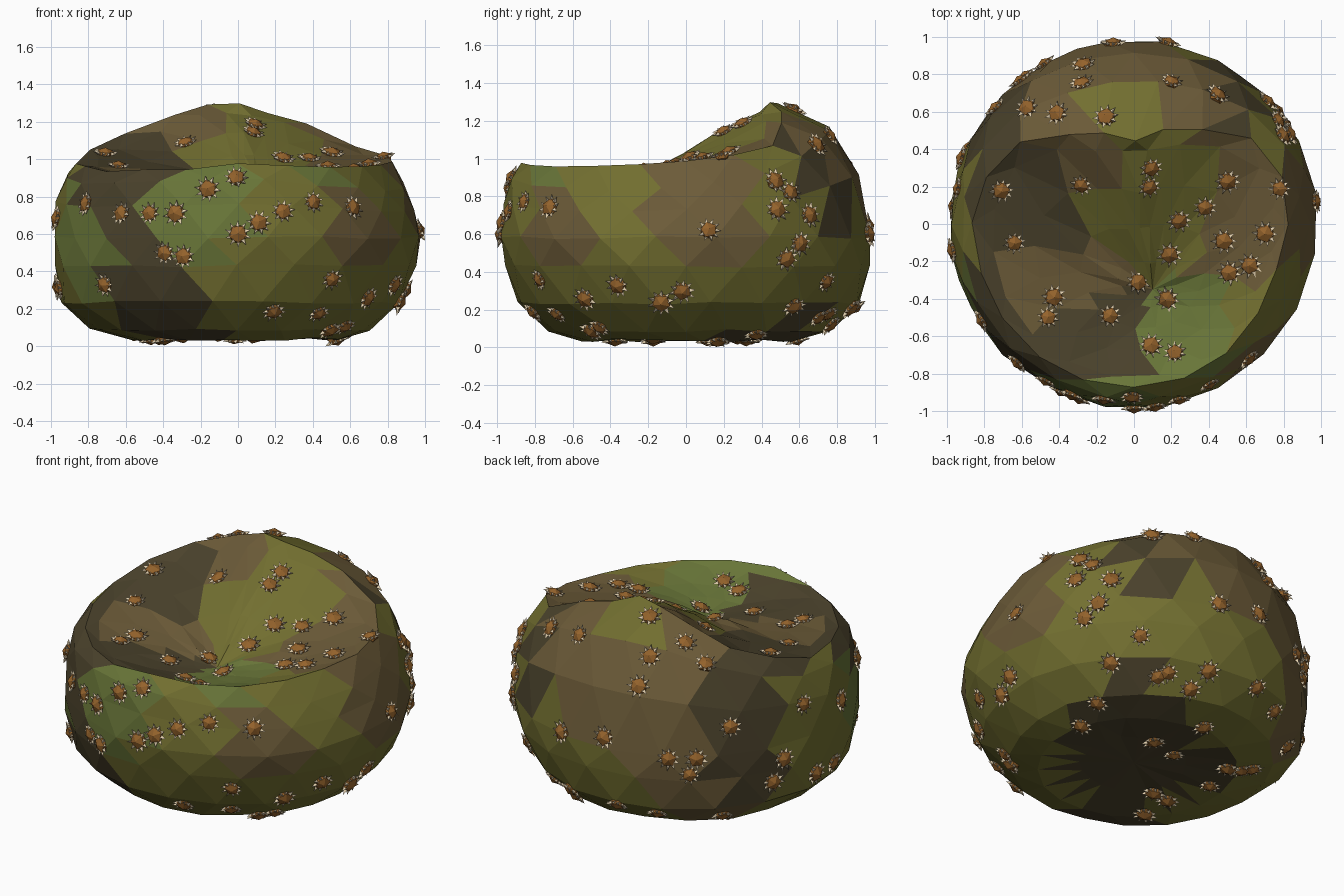
import bpy, bmesh, math, random
from mathutils import Vector, Matrix
from mathutils.bvhtree import BVHTree

if "Cube" in bpy.data.objects:
    bpy.data.objects.remove(bpy.data.objects["Cube"])

random.seed(4)
SEG = 20


def material(name, rgb):
    m = bpy.data.materials.new(name)
    m.diffuse_color = (*rgb, 1)
    m.use_nodes = True
    m.node_tree.nodes["Principled BSDF"].inputs["Base Color"].default_value = m.diffuse_color
    return m


def finish(bm, name, mats):
    me = bpy.data.meshes.new(name)
    bm.to_mesh(me)
    for m in mats:
        me.materials.append(m)
    ob = bpy.data.objects.new(name, me)
    bpy.context.collection.objects.link(ob)
    return ob


# Rim of the seat every 30 degrees from +x: radius, height, seat curve exponent
RIM = [(.82, .985, .5), (.83, 1.04, .6), (.58, 1.22, .9), (.45, 1.305, 1), (.54, 1.28, 1), (.80, 1.09, .9),
       (.86, .98, .7), (.86, .94, .9), (.87, .94, 1.2), (.87, .97, 2.3), (.86, .95, 2.0), (.80, .955, .9)]
POLE = Vector((.1, -.35, .84))


def rim(a):
    t = (a / math.tau * 12) % 12
    i, f = int(t), t % 1
    return [p + (q - p) * f for p, q in zip(RIM[i], RIM[(i + 1) % 12])]


def lower(r, z, lean):
    # underside is fuller towards the left than the right
    def f(a):
        k = r * (1 - lean * math.cos(a + .35))
        return Vector((k * math.cos(a), k * math.sin(a), z))
    return f


def upper(t):
    c, s = math.cos(math.radians(t)), math.sin(math.radians(t))

    def f(a):
        rr, rz, _ = rim(a)
        flat = .7 * max(0, math.cos(a + .26)) ** 2
        h = s + (t / 90 - s) * flat
        w = c + (1 - t / 90 - c) * flat
        r = rr + (.985 - rr) * w
        return Vector((r * math.cos(a), r * math.sin(a), .58 + (rz - .58) * h))
    return f


def seat(k):
    def f(a):
        rr, rz, p = rim(a)
        v = POLE.lerp(Vector((rr * math.cos(a), rr * math.sin(a), rz)), k)
        v.z = POLE.z + (rz - POLE.z) * k ** p
        return v
    return f


# Sagging faceted body, staggered rings from the base to the seat
rings = [lower(.3, .055, 0), lower(.56, .037, .03), lower(.75, .09, .06), lower(.905, .235, .05),
         lower(.97, .43, .015), upper(0), upper(28), upper(55), upper(90), seat(.9), seat(.65), seat(.4), seat(.18)]
bm = bmesh.new()
rows = []
for j, ring in enumerate(rings):
    rows.append([bm.verts.new(ring((i + .5 * (j % 2)) * math.tau / SEG) +
                 Vector([random.uniform(-.008, .008) for _ in range(3)])) for i in range(SEG)])
for j in range(len(rows) - 1):
    A, B = rows[j], rows[j + 1]
    for i in range(SEG):
        n = (i + 1) % SEG
        if j % 2 == 0:
            bm.faces.new((A[i], A[n], B[i]))
            bm.faces.new((A[n], B[n], B[i]))
        else:
            bm.faces.new((A[i], B[n], B[i]))
            bm.faces.new((A[i], A[n], B[n]))
base, pole = bm.verts.new((0, 0, .06)), bm.verts.new(POLE)
for i in range(SEG):
    n = (i + 1) % SEG
    bm.faces.new((base, rows[0][n], rows[0][i]))
    bm.faces.new((pole, rows[-1][i], rows[-1][n]))
bm.normal_update()

# Camouflage patches: olive 0, brown 1, green 2, dark 3
PATCHES = [(-.2, -.95, .7, 2), (.35, -.9, .65, 0), (-.75, -.6, .85, 3), (-.8, -.5, .6, 2), (-.45, -.75, .2, 3),
           (.1, -.9, .35, 0), (.65, -.7, .65, 1), (.9, -.45, .7, 0), (.95, .05, .75, 1), (.85, -.1, .3, 0),
           (.8, .55, .75, 0), (.6, .75, .9, 3), (.3, .75, 1.1, 1), (-.3, .8, .9, 1), (-.5, .85, .5, 1),
           (-.75, .6, .7, 3), (-.95, .1, .6, 0), (.3, .9, .4, 0), (-.2, .9, .2, 0), (0, .52, 1.3, 0),
           (-.5, .1, 1.0, 3), (-.05, .15, 1.08, 0), (.2, .1, 1.05, 0), (.6, 0, 1.02, 1), (.4, -.6, .87, 2),
           (-.3, -.6, .93, 3), (-.4, -.35, .93, 1), (0, 0, .03, 3), (.3, -.75, .15, 0), (.6, -.5, .15, 0),
           (-.8, -.2, .2, 0), (.5, .4, .05, 3), (-.25, .35, 1.2, 1), (.75, .3, .2, 0), (.7, -.55, .97, 0)]
for f in bm.faces:
    c = f.calc_center_median()
    f.material_index = min(PATCHES, key=lambda p: (Vector(p[:3]) - c).length)[3]
finish(bm, "bean_bag_body", [material("olive", (.17, .16, .03)), material("brown", (.15, .105, .04)),
                             material("green", (.14, .18, .04)), material("dark_brown", (.07, .055, .025))])
tree = BVHTree.FromBMesh(bm)

# Wart positions as seen from several directions
FRONT = [(-.81, .76), (-.62, .71), (-.47, .71), (-.33, .71), (-.16, .84), (-.01, .9), (0, .6), (.11, .66),
         (.24, .72), (.4, .77), (.61, .74), (-.39, .5), (-.29, .48), (-.71, .33), (.19, .19), (.43, .18),
         (.5, .36), (.69, .26), (.49, .09), (.57, .11)]
RIGHT = [(.12, .62), (-.36, .33), (-.13, .24), (-.02, .3), (.47, .88), (.55, .82), (.48, .73), (.65, .7),
         (.6, .55), (.53, .47), (.57, .22), (.74, .35), (.69, 1.07), (.7, .16), (.87, .21)]
TOP = [(-.27, .85), (-.28, .75), (.2, .76), (.41, .68), (-.57, .62), (-.41, .59), (-.15, .57), (-.71, .18),
       (-.64, -.1), (-.43, -.39), (-.46, -.5), (-.13, -.49), (.02, -.31), (.18, -.4), (.09, -.65), (.22, -.69),
       (.19, -.16), (.24, .02), (.38, .09), (.08, .2), (.09, .3), (.5, .23), (.48, -.09), (.51, -.26),
       (.62, -.22), (.7, -.05), (.78, .19), (-.28, .21)]
BACK_LEFT = [(-.7, -.34), (-.46, -.37), (-.1, -.49), (.06, -.49), (.02, -.58), (.25, -.31), (.66, -.18),
             (.87, -.16), (.55, -.49), (.73, -.57), (.83, -.51), (.49, -.62)]
BELOW = [(.15, 0), (.28, -.09), (.66, -.07), (.46, .39), (-.24, -.18), (-.32, -.31), (.1, -.39), (.22, -.46),
         (.37, -.3), (.53, -.53), (.67, -.53), (.44, -.63), (.13, -.68), (.21, -.72), (.09, -.8), (.77, -.2),
         (.86, -.4), (.61, -.54)]


def view(azimuth, elevation):
    a, e = math.radians(azimuth), math.radians(elevation)
    return Vector((math.cos(a) * math.cos(e), math.sin(a) * math.cos(e), math.sin(e)))


mid = Vector((0, 0, .655))
hits = []
for cam, origin, pts in ((view(-90, 0), Vector(), FRONT), (view(0, 0), Vector(), RIGHT),
                         (view(-90, 89.99), Vector(), TOP), (view(125, 25), mid, BACK_LEFT),
                         (view(53, -30), mid, BELOW)):
    right = Vector((0, 0, 1)).cross(cam).normalized()
    up = cam.cross(right)
    for u, v in pts:
        p, n, _, _ = tree.ray_cast(origin + right * u + up * v + cam * 4, -cam)
        if p and all((p - q).length > .06 for q, _ in hits):
            hits.append((p, n))

# Warts: faceted bumps ringed by pale thorns
bumps, thorns = bmesh.new(), bmesh.new()
for p, n in hits:
    s = random.uniform(.92, 1.1)
    m = (Matrix.Translation(p) @ n.to_track_quat('Z', 'Y').to_matrix().to_4x4() @
         Matrix.Rotation(random.uniform(0, 6), 4, 'Z') @ Matrix.Scale(s, 4))
    bmesh.ops.create_icosphere(bumps, subdivisions=1, radius=.051,
                               matrix=m @ Matrix.Diagonal((1, 1, .68, 1)))
    for k in range(10):
        a = k * math.tau / 10
        rot = Matrix.Rotation(a, 4, 'Z') @ Matrix.Rotation(math.radians(78), 4, 'Y')
        bmesh.ops.create_cone(thorns, cap_ends=False, segments=3, radius1=.013, radius2=0, depth=.032,
                              matrix=m @ rot @ Matrix.Translation((0, 0, .054)))
finish(bumps, "warts", [material("wart_orange", (.30, .125, .025))])
finish(thorns, "wart_thorns", [material("pale_thorn", (.75, .62, .42))])
bm.free()
